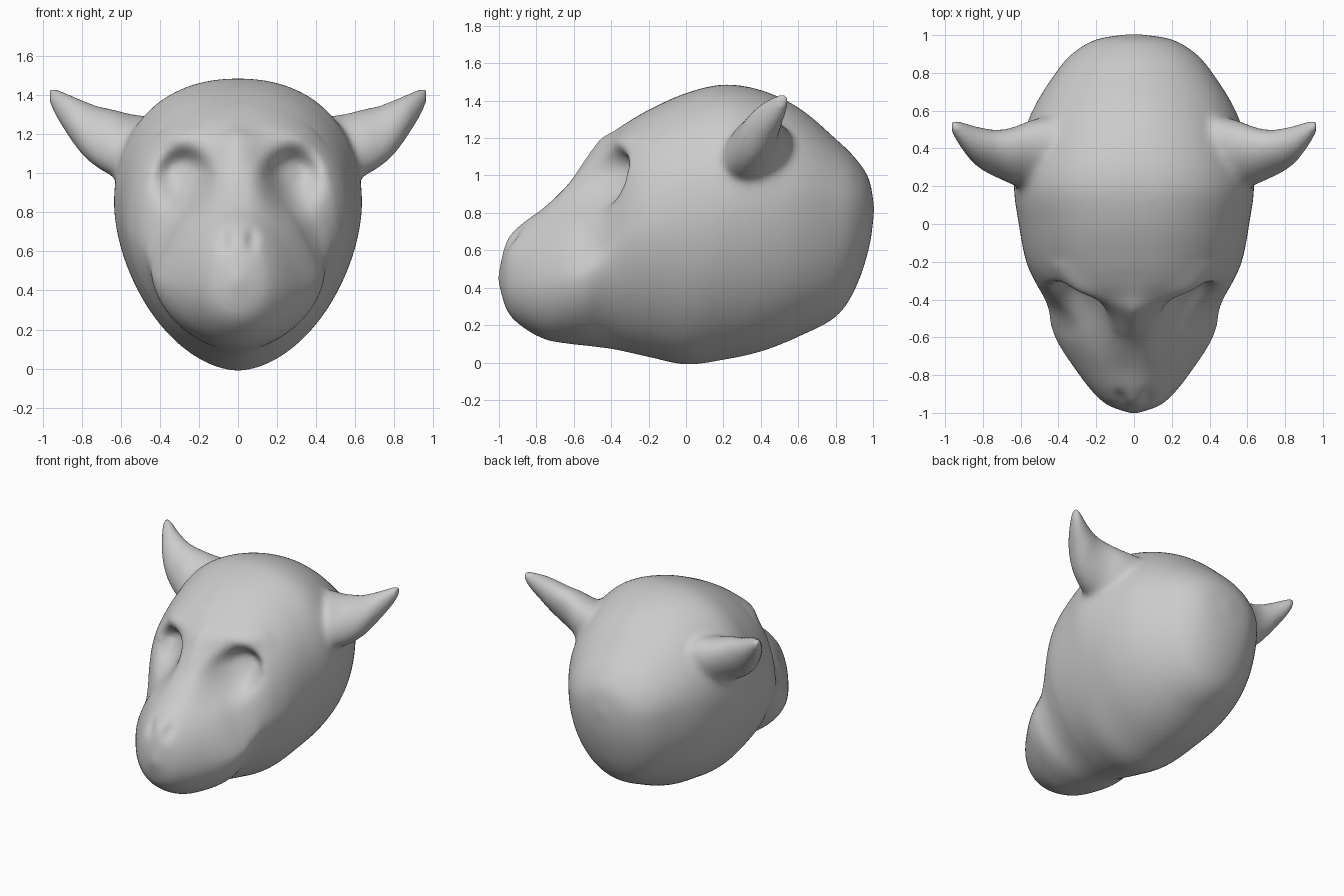
import bpy, bmesh, math

if "Cube" in bpy.data.objects:
    bpy.data.objects.remove(bpy.data.objects["Cube"])

grey = bpy.data.materials.new("clay grey")
grey.diffuse_color = (0.6, 0.6, 0.6, 1)
grey.use_nodes = True
grey.node_tree.nodes["Principled BSDF"].inputs["Base Color"].default_value = grey.diffuse_color

# Head sections along y: y, top z, bottom z, half width, z of widest point, upper and lower roundness
HEAD = [
    (-1.00, 0.45, 0.45, 0.00, 0.45, 2.0, 2.0),
    (-0.95, 0.65, 0.28, 0.14, 0.44, 2.0, 2.0),
    (-0.88, 0.735, 0.20, 0.22, 0.43, 1.9, 2.0),
    (-0.75, 0.84, 0.125, 0.32, 0.43, 1.7, 1.9),
    (-0.62, 0.98, 0.10, 0.405, 0.45, 1.45, 1.8),
    (-0.53, 1.105, 0.09, 0.44, 0.48, 1.3, 1.75),
    (-0.45, 1.20, 0.08, 0.452, 0.54, 1.4, 1.7),
    (-0.38, 1.24, 0.07, 0.48, 0.62, 1.75, 1.7),
    (-0.31, 1.285, 0.055, 0.52, 0.68, 2.2, 1.7),
    (-0.20, 1.35, 0.03, 0.57, 0.74, 2.2, 1.75),
    (0.00, 1.44, -0.01, 0.61, 0.80, 2.2, 1.8),
    (0.20, 1.485, 0.015, 0.635, 0.85, 2.2, 1.8),
    (0.40, 1.455, 0.06, 0.605, 0.86, 2.1, 1.9),
    (0.60, 1.36, 0.14, 0.535, 0.86, 2.0, 2.0),
    (0.80, 1.19, 0.25, 0.41, 0.84, 2.0, 2.0),
    (0.90, 1.09, 0.40, 0.32, 0.83, 2.0, 2.0),
    (0.97, 0.98, 0.61, 0.195, 0.82, 2.0, 2.0),
    (1.00, 0.82, 0.82, 0.00, 0.82, 2.0, 2.0),
]
# Ear sections along x: x, y, z, half depth, half height
EAR = [
    (0.42, 0.38, 1.09, 0.19, 0.20),
    (0.55, 0.365, 1.11, 0.175, 0.195),
    (0.64, 0.36, 1.155, 0.145, 0.175),
    (0.72, 0.37, 1.185, 0.12, 0.16),
    (0.80, 0.395, 1.235, 0.105, 0.14),
    (0.87, 0.435, 1.30, 0.085, 0.105),
    (0.93, 0.485, 1.36, 0.055, 0.07),
    (0.965, 0.515, 1.40, 0.025, 0.035),
]


def sample(rows, key, t):
    """Smooth interpolation of table rows at parameter t."""
    ks = [key(r) for r in rows]
    i = max(j for j in range(len(ks) - 1) if ks[j] <= t + 1e-9)

    def slope(j, c):
        a, b = max(j - 1, 0), min(j + 1, len(ks) - 1)
        return (rows[b][c] - rows[a][c]) / (ks[b] - ks[a])
    h = ks[i + 1] - ks[i]
    u = min(max((t - ks[i]) / h, 0), 1)
    return [(2*u**3 - 3*u**2 + 1) * rows[i][c] + (u**3 - 2*u**2 + u) * h * slope(i, c)
            + (3*u**2 - 2*u**3) * rows[i + 1][c] + (u**3 - u**2) * h * slope(i + 1, c)
            for c in range(len(rows[0]))]


def loft(bm, rings):
    loops = [[bm.verts.new(p) for p in ring] for ring in rings]
    n = len(loops[0])
    for a, b in zip(loops, loops[1:]):
        for k in range(n):
            bm.faces.new((a[k], a[(k + 1) % n], b[(k + 1) % n], b[k]))
    bm.faces.new(loops[0][::-1])
    bm.faces.new(loops[-1])


def bump(x, z, cx, cz, rx, rz, sharp=2):
    return math.exp(-(((x - cx) / rx) ** 2 + ((z - cz) / rz) ** 2) ** (sharp / 2))


def sculpt(x, y, z):
    """Press the eye sockets and nostrils into the face, round off the nose bridge."""
    ax = abs(x)
    if y < -0.2:
        socket = bump(ax, z, 0.275, 0.99, 0.13, 0.12 if z > 0.99 else 0.17, 4 if z > 0.99 else 3)
        ridge = bump(ax, z, 0, 0.98, 0.05, 0.16)
        y += 0.13 * socket + 0.03 * bump(ax, z, 0.07, 0.66, 0.028, 0.05)
        y -= 0.03 * bump(ax, z, 0.28, 1.19, 0.16, 0.05)
        z -= 0.02 * ridge
    return x, y * 1.008, z


def power(v, n):
    return math.copysign(abs(v) ** (2 / n), v)


bm = bmesh.new()

# Skull and muzzle
rings = []
STEPS, SIDES = 150, 140
for i in range(STEPS + 1):
    t = 0.03 + (math.pi - 0.06) * i / STEPS
    y, top, bot, w, mid, nt, nb = sample(HEAD, lambda r: math.acos(max(-1, min(1, -r[0]))), t)
    ring = []
    for k in range(SIDES):
        a = 2 * math.pi * k / SIDES
        s = math.sin(a)
        n, r = (nt, top - mid) if s >= 0 else (nb, mid - bot)
        ring.append(sculpt(max(w, 0.005) * power(math.cos(a), n), y, mid + r * power(s, n)))
    rings.append(ring)
loft(bm, rings)

# Ears, leaning backwards
for side in (-1, 1):
    rings = []
    for i in range(31):
        x, y, z, ry, rz = sample(EAR, lambda r: r[0], 0.42 + 0.545 * i / 30)
        ring = []
        for k in range(32):
            a = 2 * math.pi * k / 32
            dz = rz * math.sin(a)
            ring.append((side * x, y + ry * math.cos(a) + 0.3 * dz, z + dz))
        rings.append(ring)
    loft(bm, rings)

bmesh.ops.recalc_face_normals(bm, faces=bm.faces)
mesh = bpy.data.meshes.new("animal_head")
bm.to_mesh(mesh)
bm.free()
mesh.materials.append(grey)
head = bpy.data.objects.new("animal_head", mesh)
bpy.context.collection.objects.link(head)

# Fuse the parts into one skin
remesh = head.modifiers.new("fuse", 'REMESH')
remesh.mode = 'VOXEL'
remesh.voxel_size = 0.015
remesh.use_smooth_shade = True
bpy.context.view_layer.objects.active = head
head.select_set(True)
bpy.ops.object.modifier_apply(modifier=remesh.name)

# Soften everything slightly and the roots of the ears strongly
roots = head.vertex_groups.new(name="ear_roots")
for v in head.data.vertices:
    d = math.dist((abs(v.co.x), v.co.y, v.co.z), (0.54, 0.38, 1.12))
    weight = min(1, max(0, (0.32 - d) / 0.08))
    if weight > 0:
        roots.add([v.index], weight, 'REPLACE')
for name, count, group in (("soften", 5, ""), ("blend_ears", 30, "ear_roots")):
    smooth = head.modifiers.new(name, 'SMOOTH')
    smooth.factor = 0.5
    smooth.iterations = count
    smooth.vertex_group = group
